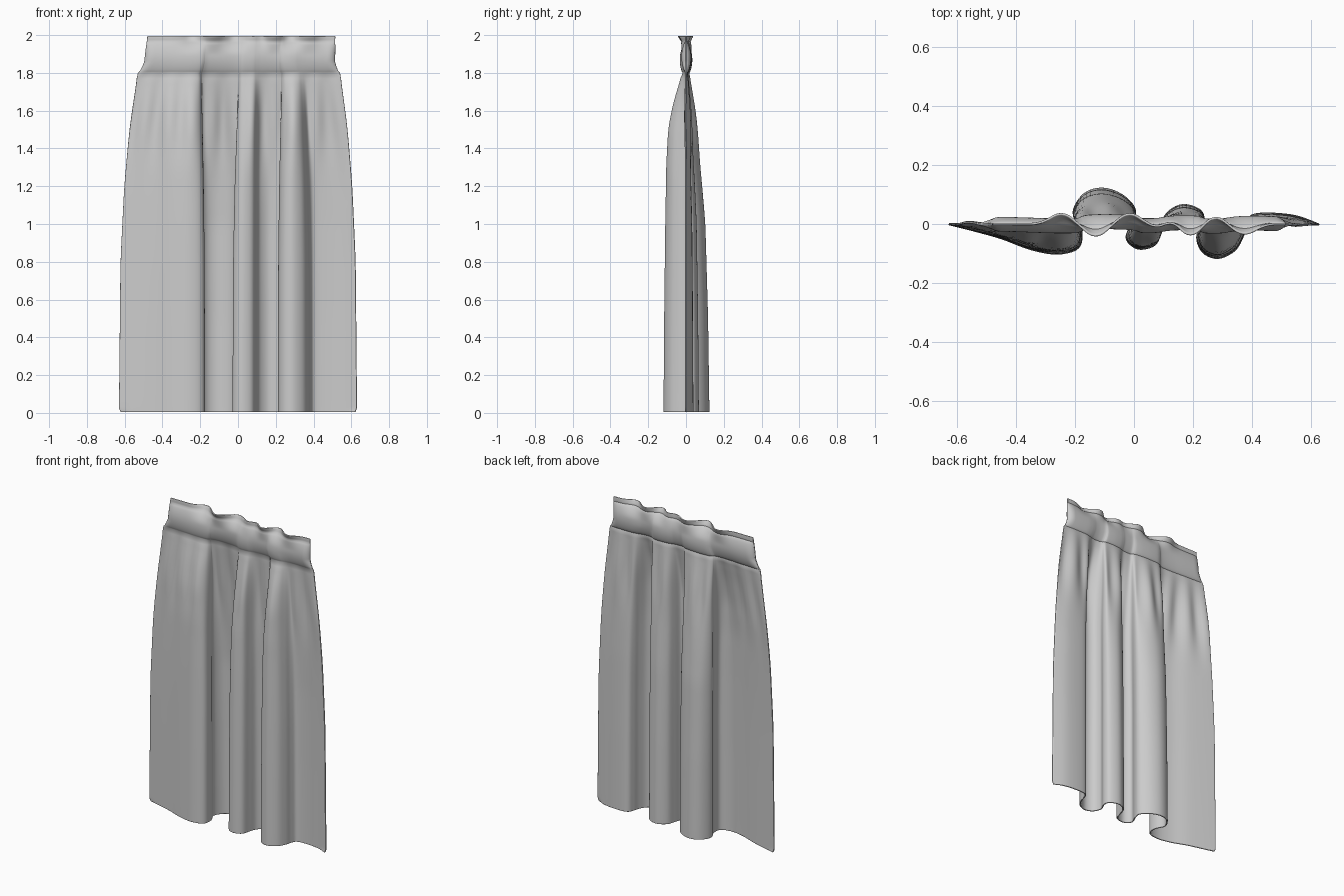
import bpy, bmesh, math

if "Cube" in bpy.data.objects:
    bpy.data.objects.remove(bpy.data.objects["Cube"])

# Hem section: (x at hem, y at hem, x at gathered seam)
FOLDS = [(-.63, 0, -.53), (-.55, -.02, -.46), (-.45, -.048, -.39), (-.35, -.085, -.32),
         (-.26, -.1, -.255), (-.19, -.08, -.215), (-.18, -.02, -.2), (-.205, .04, -.19),
         (-.17, .1, -.165), (-.11, .12, -.11), (-.045, .1, -.05), (.0, .055, -.01),
         (-.003, .01, .005), (-.025, -.045, .015), (.0, -.077, .025), (.035, -.083, .045),
         (.075, -.065, .08), (.092, -.015, .1), (.112, .035, .125), (.165, .064, .17),
         (.225, .045, .22), (.235, .005, .232), (.215, -.045, .24), (.235, -.095, .255),
         (.285, -.115, .285), (.34, -.09, .315), (.368, -.045, .335), (.38, -.005, .355),
         (.4, .028, .385), (.46, .035, .435), (.55, .026, .485), (.63, -.003, .54)]
# Wavy top edge (x, y)
WAVE = [(-.5, .0), (-.32, 0), (-.24, .038), (-.13, -.045), (-.02, .038), (.08, -.015),
        (.13, .015), (.19, -.045), (.275, .03), (.37, -.036), (.45, 0), (.52, 0)]
# Height: depth of front folds, of back folds, and spread to hem width
FRONT = [(0, 1), (.5, .97), (1, .92), (1.3, .87), (1.5, .73), (1.65, .48), (1.75, .24), (1.8, .13)]
BACK = [(0, 1), (.5, .94), (1, .82), (1.2, .68), (1.4, .52), (1.6, .33), (1.75, .16), (1.8, .1)]
SPREAD = [(0, 1), (.8, .92), (1.2, .72), (1.5, .45), (1.7, .16), (1.8, 0)]


def lerp_table(table, t):
    if t <= table[0][0]:
        return table[0][1]
    for (a, va), (b, vb) in zip(table, table[1:]):
        if t <= b:
            return va + (vb - va) * (t - a) / (b - a)
    return table[-1][1]


def smooth_table(table, t, r):
    return sum(lerp_table(table, t + r * k / 4) for k in range(-4, 5)) / 9


def catmull(pts, per):
    out = []
    n = len(pts)
    for i in range(n - 1):
        p = [pts[max(0, min(n - 1, i + k))] for k in (-1, 0, 1, 2)]
        for s in range(per):
            t = s / per
            out.append(tuple(.5 * (2 * b + (c - a) * t + (2 * a - 5 * b + 4 * c - d) * t * t
                                   + (3 * b - a - 3 * c + d) * t ** 3) for a, b, c, d in zip(*p)))
    out.append(pts[-1])
    return out


SECTION = catmull(FOLDS, 5)


def drape(p, z):
    """Hanging cloth below the seam, with small pleats near the gathering."""
    k = smooth_table(SPREAD, z, .08)
    d = smooth_table(FRONT if p[1] < 0 else BACK, z, .05)
    x = p[2] + (p[0] - p[2]) * k
    x *= 1 - .015 * max(0, 1 - z / .03) ** 2 * (abs(p[0]) > .6)  # rounded corners
    pleat = .009 * math.sin(p[2] * 58) * math.exp(-((z - 1.55) / .2) ** 2)
    return x, p[1] * d + pleat, .004 + z * (1.8 - .004) / 1.8


def header(p, z, side):
    """Rod pocket and wavy heading above the seam; pocket closes at its ends."""
    t = (z - 1.8) / .2
    narrow = 1 - min(1, t / .3) ** .6 * .055 - .015 * t
    x = p[2] * narrow + .013 * t
    end = min(1, max(0, min(p[2] + .53, .54 - p[2])) / .03) ** .5
    lens = .021 * end * math.sin(math.pi * min(1, t / .85)) ** .7 if t < .85 else 0
    wave = smooth_table(WAVE, x, .03) * 1.25 * max(0, (t - .5) / .5) ** 1.6
    return x, p[1] * .115 * (1 - t) + side * lens + wave, z - .005 * t


def cloth(name, zs, place):
    bm = bmesh.new()
    rows = [[bm.verts.new(place(p, z)) for p in SECTION] for z in zs]
    for lo, hi in zip(rows, rows[1:]):
        for i in range(len(lo) - 1):
            bm.faces.new((lo[i], lo[i + 1], hi[i + 1], hi[i]))
    me = bpy.data.meshes.new(name)
    bm.to_mesh(me)
    bm.free()
    for f in me.polygons:
        f.use_smooth = True
    ob = bpy.data.objects.new(name, me)
    bpy.context.collection.objects.link(ob)
    mod = ob.modifiers.new("thickness", "SOLIDIFY")
    mod.thickness = .008
    mod.offset = 0
    # Soft rounded rim
    rim = ob.modifiers.new("rounded_rim", "BEVEL")
    rim.width = .003
    rim.segments = 2
    rim.limit_method = "ANGLE"
    rim.angle_limit = math.radians(60)


# Curtain with front of pocket and heading in one sheet
low = [0, .006, .012, .02] + [1.8 * i / 60 for i in range(1, 61)]
high = [1.8 + .2 * i / 20 for i in range(21)]
cloth("curtain_panel", low + high[1:],
      lambda p, z: drape(p, z) if z < 1.795 else header(p, z, -1))
# Back layer of the rod pocket
cloth("rod_pocket_back", high[:18], lambda p, z: header(p, z, 1))
